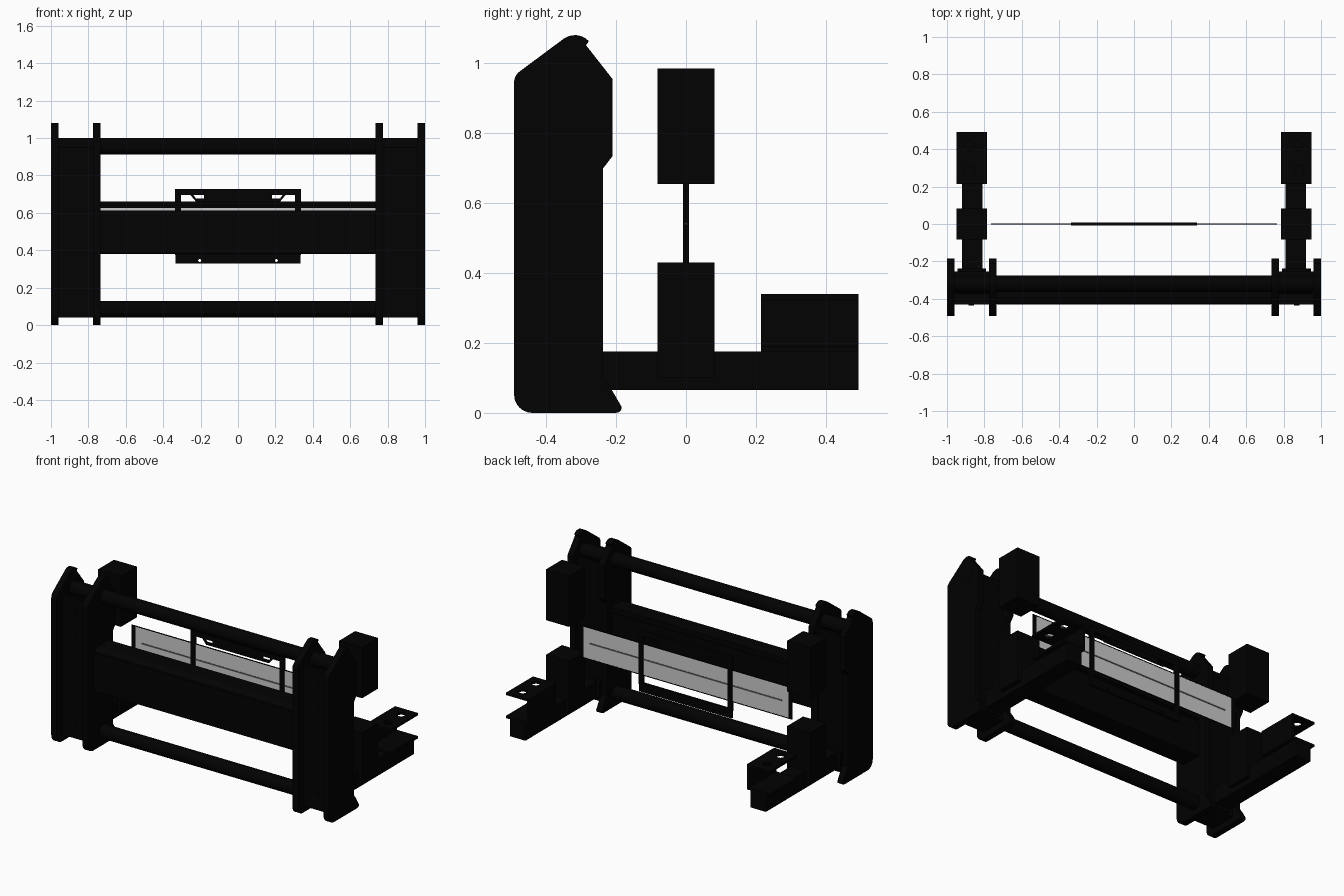
import bpy, bmesh, math
from mathutils import Vector

if "Cube" in bpy.data.objects:
    bpy.data.objects.remove(bpy.data.objects["Cube"])

def material(name, c):
    m = bpy.data.materials.new(name)
    m.diffuse_color = (c, c, c, 1)
    m.use_nodes = True
    m.node_tree.nodes["Principled BSDF"].inputs["Base Color"].default_value = m.diffuse_color
    return m

BLACK = material("black_paint", 0.0005)
GREY = material("grey_panel", 0.55)
DARK = material("dark_grey_strip", 0.12)

def finish(bm, name, mat):
    bmesh.ops.recalc_face_normals(bm, faces=bm.faces)
    me = bpy.data.meshes.new(name)
    bm.to_mesh(me)
    bm.free()
    me.materials.append(mat)
    ob = bpy.data.objects.new(name, me)
    bpy.context.collection.objects.link(ob)
    return ob

def box(name, x0, x1, y0, y1, z0, z1, bevel=0, mat=BLACK):
    bm = bmesh.new()
    bmesh.ops.create_cube(bm, size=1)
    for v in bm.verts:
        v.co = Vector(((x0 + x1) / 2 + v.co.x * (x1 - x0), (y0 + y1) / 2 + v.co.y * (y1 - y0),
                       (z0 + z1) / 2 + v.co.z * (z1 - z0)))
    if bevel:
        bmesh.ops.bevel(bm, geom=bm.edges[:], offset=bevel, segments=2, affect='EDGES', profile=0.5)
    return finish(bm, name, mat)

def prism(name, pts, a, b, axis, mat=BLACK):
    """Extrude a 2D outline: axis 'x' takes (y, z) points, axis 'y' takes (x, z)."""
    bm = bmesh.new()
    place = (lambda p, d: (d, p[0], p[1])) if axis == 'x' else (lambda p, d: (p[0], d, p[1]))
    lo = [bm.verts.new(place(p, a)) for p in pts]
    hi = [bm.verts.new(place(p, b)) for p in pts]
    bm.faces.new(lo)
    bm.faces.new(hi)
    n = len(pts)
    for i in range(n):
        bm.faces.new((lo[i], lo[(i + 1) % n], hi[(i + 1) % n], hi[i]))
    return finish(bm, name, mat)

def rod(name, centre, r, length, axis, n=32):
    bpy.ops.mesh.primitive_cylinder_add(vertices=n, radius=r, depth=length, location=centre)
    ob = bpy.context.object
    ob.name = name
    ob.rotation_euler = {'x': (0, math.pi / 2, 0), 'y': (math.pi / 2, 0, 0), 'z': (0, 0, 0)}[axis]
    ob.data.materials.append(BLACK)
    bpy.ops.object.shade_smooth_by_angle()
    return ob

def cut(ob, cutter):
    m = ob.modifiers.new("hole", 'BOOLEAN')
    m.operation = 'DIFFERENCE'
    m.solver = 'EXACT'
    m.object = cutter
    cutter.hide_render = True
    cutter.hide_set(True)

def arc(cy, cz, r, a0, a1, n=6):
    return [(cy + r * math.cos(math.radians(a0 + (a1 - a0) * i / n)),
             cz + r * math.sin(math.radians(a0 + (a1 - a0) * i / n))) for i in range(n + 1)]

# Side plate outline: rounded heel, toe lip, stepped back edge, pointed top with a small lip
plate = (arc(-0.44, 0.052, 0.052, 180, 270) + [(-0.20, 0.0)] + arc(-0.197, 0.014, 0.013, 270, 380, 4) +
         [(-0.212, 0.065), (-0.237, 0.10), (-0.237, 0.70), (-0.21, 0.735), (-0.21, 0.955),
          (-0.286, 1.052), (-0.279, 1.062)] + arc(-0.318, 1.026, 0.055, 45, 124) +
         arc(-0.452, 0.945, 0.04, 124, 180))

for s, side in ((1, "right"), (-1, "left")):
    def sbox(name, x0, x1, *rest, **kw):
        return box(f"{side}_{name}", min(s * x0, s * x1), max(s * x0, s * x1), *rest, **kw)

    # Column: two plates joined by front and rear webs
    prism(f"{side}_inner_plate", plate, s * 0.735, s * 0.775, 'x')
    prism(f"{side}_outer_plate", plate, s * 0.96, s * 0.999, 'x')
    sbox("column_front_web", 0.774, 0.961, -0.43, -0.41, 0.05, 0.95)
    sbox("column_rear_web", 0.774, 0.961, -0.275, -0.255, 0.05, 0.93)
    sbox("column_floor", 0.774, 0.961, -0.43, -0.255, 0.04, 0.055)
    for z in (0.14, 0.31, 0.69, 0.86):
        rod(f"{side}_column_bolt", (s * 0.87, -0.431, z), 0.014, 0.008, 'y', 12)
    rod(f"{side}_pin_collar", (s * 0.996, -0.32, 0.955), 0.049, 0.008, 'x')

    # Lower arm with chamfered mount
    o = [(0.79, 0.075), (0.815, 0.05), (0.92, 0.05), (0.945, 0.075),
         (0.945, 0.17), (0.92, 0.195), (0.815, 0.195), (0.79, 0.17)]
    prism(f"{side}_arm_mount", [(s * x, z) for x, z in o], -0.256, -0.238, 'y')
    sbox("lower_arm", 0.81, 0.92, -0.26, 0.493, 0.065, 0.175)

    # Block pair on the arm
    sbox("lower_block", 0.785, 0.95, -0.082, 0.082, 0.10, 0.43)
    sbox("upper_block", 0.785, 0.95, -0.082, 0.082, 0.655, 0.985)

    # Channel bracket at the arm end, open outwards
    top = sbox("bracket_top_flange", 0.785, 0.95, 0.215, 0.493, 0.325, 0.34)
    sbox("bracket_bottom_flange", 0.785, 0.95, 0.215, 0.493, 0.175, 0.19)
    sbox("bracket_web", 0.785, 0.80, 0.215, 0.493, 0.189, 0.326)
    for i, y in enumerate((0.285, 0.42)):
        hole = rod(f"{side}_flange_hole_cutter_{i}", (s * 0.88, y, 0.33), 0.028, 0.06, 'z', 20)
        cut(top, hole)

# Cross tubes
rod("upper_cross_tube", (0, -0.32, 0.957), 0.044, 1.97, 'x')
rod("lower_cross_tube", (0, -0.33, 0.085), 0.044, 1.90, 'x')

# Middle beam and the cap rail just above it
box("middle_beam", -0.737, 0.737, -0.43, -0.29, 0.38, 0.614, bevel=0.006)
prism("beam_cap_rail", [(-0.425, 0.625), (-0.28, 0.625), (-0.28, 0.66), (-0.39, 0.66), (-0.425, 0.64)],
      -0.737, 0.737, 'x')

# Thin grey panel with dark centre strip and black end edges
box("panel", -0.74, 0.74, -0.001, 0.001, 0.44, 0.64, mat=GREY)
box("panel_centre_strip", -0.69, 0.69, -0.004, 0.004, 0.537, 0.545, mat=DARK)
for s in (1, -1):
    a, b = sorted((s * 0.738, s * 0.765))
    box("panel_end_edge", a, b, -0.0015, 0.0015, 0.437, 0.643)
    a, b = sorted((s * 0.305, s * 0.337))
    box("frame_post", a, b, -0.008, 0.008, 0.375, 0.71)
    # Corner tongues below the frame top, with a small slot between brace and plate
    prism("frame_brace", [(s * 0.26, 0.702), (s * 0.225, 0.66), (s * 0.18, 0.66), (s * 0.18, 0.676),
                          (s * 0.225, 0.676), (s * 0.243, 0.702)], -0.006, 0.006, 'y')
for z in (0.438, 0.642):
    box("panel_long_edge", -0.765, 0.765, -0.0015, 0.0015, z - 0.003, z + 0.003)
box("frame_top_bar", -0.337, 0.337, -0.008, 0.008, 0.695, 0.727)
box("frame_top_plate", -0.181, 0.181, -0.006, 0.006, 0.66, 0.70)
bottom = box("frame_bottom_plate", -0.333, 0.333, -0.008, 0.008, 0.33, 0.388)
for s in (1, -1):
    cut(bottom, rod("bottom_plate_hole_cutter", (s * 0.205, 0, 0.345), 0.008, 0.06, 'y', 12))
